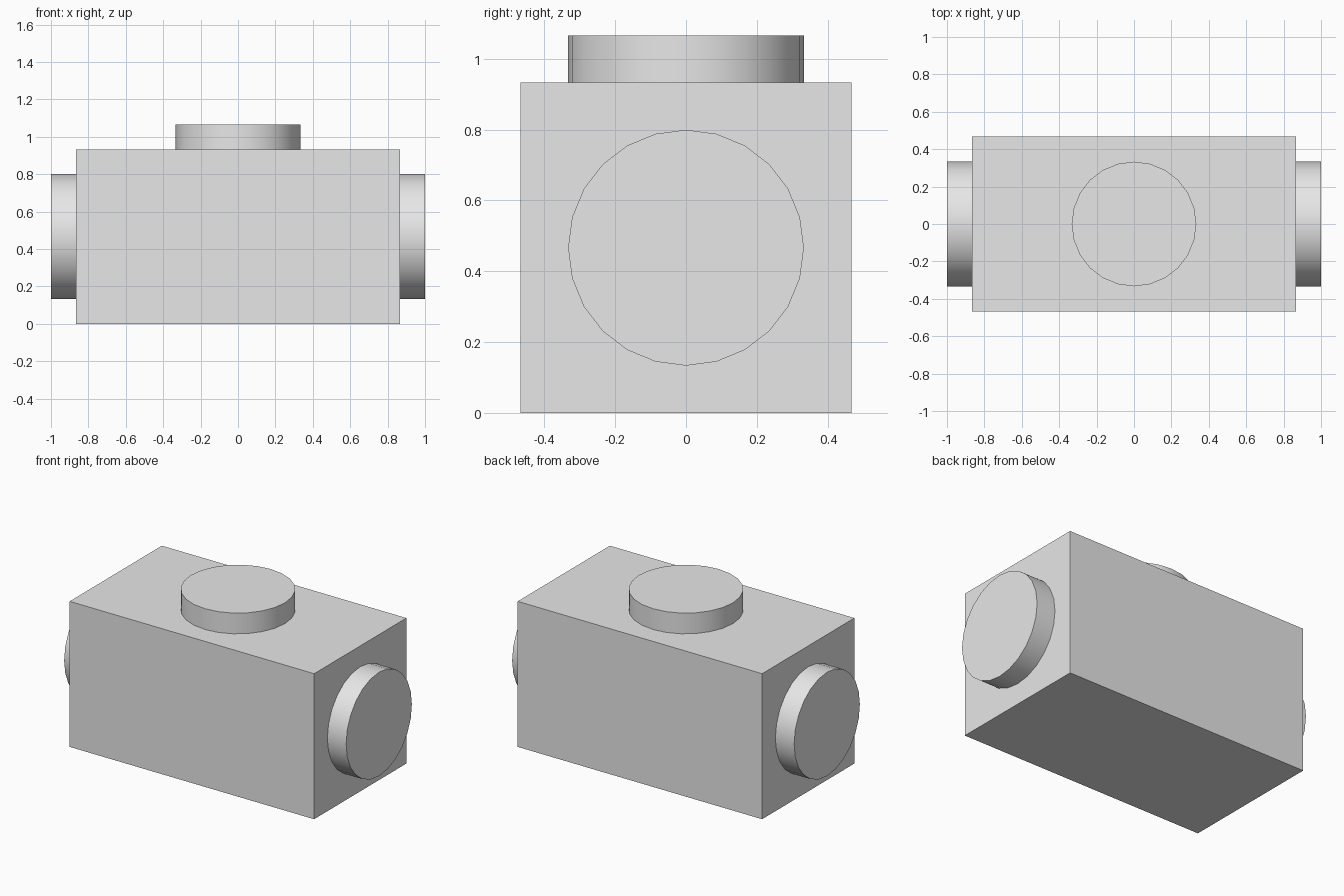
import bpy
from math import pi, radians

cube = bpy.data.objects.get("Cube")
if cube:
    bpy.data.objects.remove(cube, do_unlink=True)

# Single plain grey material
GREY = (0.8, 0.8, 0.8, 1.0)
grey = bpy.data.materials.new("light_grey")
grey.use_nodes = True
grey.diffuse_color = GREY
grey.node_tree.nodes["Principled BSDF"].inputs["Base Color"].default_value = GREY

HALF_X, HALF_Y, HEIGHT = 0.867, 0.467, 0.933
RADIUS, DEPTH = 0.333, 0.133
MID = HEIGHT / 2


def finish(name):
    obj = bpy.context.object
    obj.name = name
    obj.data.materials.append(grey)
    return obj


def stud(name, location, rotation):
    """Short 24-sided disc with a smooth rim and flat caps."""
    bpy.ops.mesh.primitive_cylinder_add(
        vertices=24, radius=RADIUS, depth=DEPTH,
        location=location, rotation=rotation)
    finish(name)
    bpy.ops.object.shade_smooth_by_angle(angle=radians(30))


# Rectangular body
bpy.ops.mesh.primitive_cube_add(size=1, location=(0, 0, MID))
body = finish("body")
body.scale = (2 * HALF_X, 2 * HALF_Y, HEIGHT)
bpy.ops.object.transform_apply(location=False, rotation=False, scale=True)

# Studs on the top and both ends
stud("top_stud", (0, 0, HEIGHT + DEPTH / 2), (0, 0, 0))
for side, sign in (("left", 1), ("right", -1)):
    stud(side + "_stud", (sign * (HALF_X + DEPTH / 2), 0, MID), (0, sign * pi / 2, 0))
